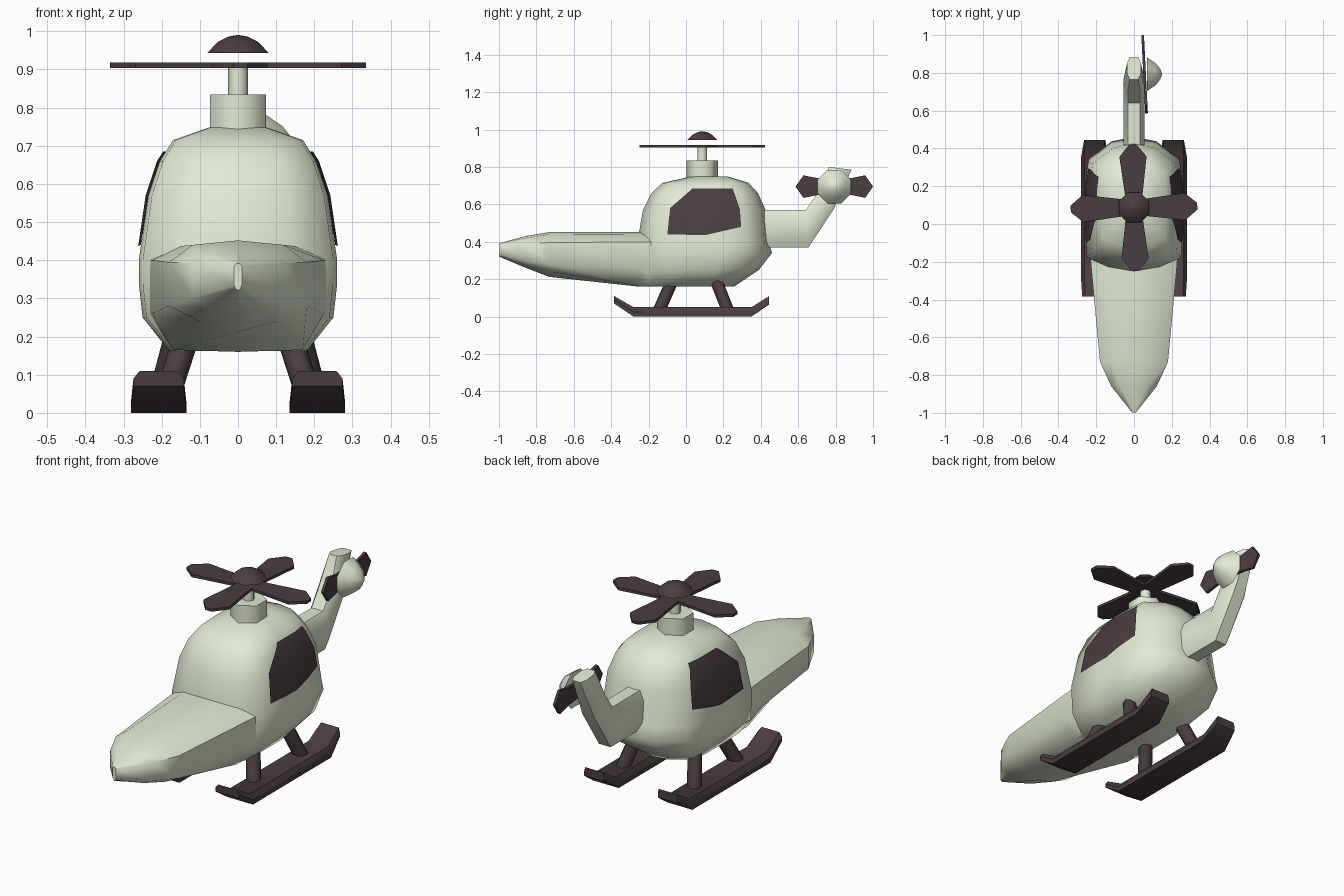
import bpy, bmesh
from math import pi, sin, cos, radians
from mathutils import Vector, Matrix

if "Cube" in bpy.data.objects:
    bpy.data.objects.remove(bpy.data.objects["Cube"])


def material(name, rgb):
    m = bpy.data.materials.new(name)
    m.diffuse_color = (*rgb, 1)
    m.use_nodes = True
    m.node_tree.nodes["Principled BSDF"].inputs["Base Color"].default_value = m.diffuse_color
    return m


CREAM = material("cream_paint", (0.76, 0.82, 0.66))
DARK = material("dark_plastic", (0.068, 0.046, 0.05))


def finish(name, bm, mat, angle=35):
    bmesh.ops.recalc_face_normals(bm, faces=bm.faces[:])
    mesh = bpy.data.meshes.new(name)
    bm.to_mesh(mesh)
    bm.free()
    ob = bpy.data.objects.new(name, mesh)
    bpy.context.collection.objects.link(ob)
    mesh.materials.append(mat)
    bpy.ops.object.select_all(action='DESELECT')
    bpy.context.view_layer.objects.active = ob
    ob.select_set(True)
    if angle:
        bpy.ops.object.shade_smooth_by_angle(angle=radians(angle))
    return ob


def loft_bm(rings):
    """Skin closed rings of equal length and cap both ends."""
    bm = bmesh.new()
    vs = [[bm.verts.new(p) for p in r] for r in rings]
    n = len(vs[0])
    for a, b in zip(vs, vs[1:]):
        for i in range(n):
            j = (i + 1) % n
            bm.faces.new((a[i], a[j], b[j], b[i]))
    bm.faces.new(vs[0])
    bm.faces.new(vs[-1])
    return bm


def mirror_ring(half):
    """Complete a half ring whose first and last points lie on x = 0."""
    return half + [(-x, y, z) for x, y, z in half[-2:0:-1]]


def spin_rings(profile, sides, start=0.0):
    return [[(r * cos(start + 2 * pi * i / sides), r * sin(start + 2 * pi * i / sides), z)
             for i in range(sides)] for r, z in profile]


def turned(name, profile, sides, mat, matrix, start=0.0, angle=50):
    bm = loft_bm(spin_rings(profile, sides, start))
    bm.transform(matrix)
    return finish(name, bm, mat, angle)


def slab(name, outline, thick, mat, matrix):
    bm = loft_bm([[(x, y, z) for x, y in outline] for z in (-thick / 2, thick / 2)])
    bm.transform(matrix)
    return finish(name, bm, mat, 0)


# Long nose, lofted along y: y, shoulder x, side x, bottom x, then heights
nose = []
for y, xs, w, xb, zt, zs, zu, zl, ze, zb in [
        (-0.998, .006, .01, .006, .392, .39, .385, .335, .325, .32),
        (-0.86, .075, .12, .07, .43, .42, .392, .30, .275, .262),
        (-0.73, .12, .18, .10, .452, .44, .395, .28, .24, .212),
        (-0.25, .15, .225, .17, .452, .437, .40, .26, .165, .16),
        (-0.12, .15, .235, .17, .452, .437, .40, .26, .165, .16)]:
    nose.append(mirror_ring([(0, y, zt), (xs, y, zs), (w, y, zu), (w, y, zl), (xb, y, ze), (0, y, zb)]))
finish("nose", loft_bm(nose), CREAM, 50)

# Cabin, lofted upwards: height, half width, front y, back y
cabin_rings = []
for z, w, f, b in [(.162, .18, -.25, .26), (.25, .25, -.255, .39), (.34, .26, -.26, .46),
                   (.40, .26, -.26, .44), (.57, .235, -.23, .425), (.66, .205, -.185, .385),
                   (.715, .17, -.125, .335), (.75, .07, .03, .22)]:
    d = b - f
    cabin_rings.append(mirror_ring([
        (0, f, z), (.55 * w, f + .04 * d, z), (.96 * w, f + .12 * d, z), (w, f + .4 * d, z),
        (w, f + .65 * d, z), (.93 * w, b - .16 * d, z), (.45 * w, b - .03 * d, z), (0, b, z)]))
finish("cabin", loft_bm(cabin_rings), CREAM, 60)

# Side windows: the cabin skin trimmed to a polygon and pushed outwards
bm = loft_bm(cabin_rings)
pane = [(-.1, .44), (.1, .435), (.295, .48), (.288, .575), (.25, .685), (.035, .685), (-.085, .58)]
for (y0, z0), (y1, z1) in zip(pane, pane[1:] + pane[:1]):
    bmesh.ops.bisect_plane(bm, geom=bm.verts[:] + bm.edges[:] + bm.faces[:], clear_outer=True,
                           plane_co=(0, y0, z0), plane_no=(0, z1 - z0, y0 - y1))
for v in bm.verts:
    v.co.x += .007 if v.co.x > 0 else -.007
finish("side_windows", bm, DARK, 60)

# Tail boom bending up into a fin: upper edge, lower edge, half width
tail = []
for (y0, z0), (y1, z1), w in [((.34, .57), (.34, .37), .055), ((.64, .57), (.655, .37), .055),
                              ((.70, .655), (.79, .575), .055), ((.765, .80), (.885, .785), .036)]:
    a, b = Vector((0, y0, z0)), Vector((0, y1, z1))
    tail.append([tuple(a.lerp(b, t) + Vector((s * w, 0, 0)))
                 for s, t in [(.6, 0), (1, .25), (1, .75), (.6, 1), (-.6, 1), (-1, .75), (-1, .25), (-.6, 0)]])
finish("tail_boom", loft_bm(tail), CREAM, 50)

# Main rotor: collar, shaft, crossed blades and cap
hub = Matrix.Translation((0, .087, 0))
turned("rotor_collar", [(.085, .72), (.085, .835)], 6, CREAM, hub, pi / 6, 61)
turned("rotor_shaft", [(.026, .82), (.026, .907)], 8, CREAM, hub)
turned("rotor_cap", [(.087, .943), (.058, .972), (.028, .986), (.004, .99)], 8, DARK, hub, pi / 8)
blade = [(0, -.04), (.08, -.048), (.27, -.072), (.335, -.018), (.335, .018), (.27, .072), (.08, .048), (0, .04)]
for k in range(4):
    slab(f"main_blade_{k + 1}", blade, .014, DARK,
         Matrix.Translation((0, .087, .911)) @ Matrix.Rotation(k * pi / 2 + .02, 4, 'Z'))

# Tail rotor on the right side of the fin
tail_hub = Matrix.Translation((.056, .793, .695))
side = Matrix.Rotation(pi / 2, 4, 'Y')
tail_blade = [(0, -.04), (.09, -.045), (.165, -.06), (.207, 0), (.165, .06), (.09, .045), (0, .04)]
stand = Matrix(((0, 0, 1, 0), (1, 0, 0, 0), (0, 1, 0, 0), (0, 0, 0, 1)))
for k in range(2):
    slab(f"tail_blade_{k + 1}", tail_blade, .014, DARK,
         tail_hub @ Matrix.Rotation(.05, 4, 'Z') @ stand @ Matrix.Rotation(k * pi, 4, 'Z'))
turned("tail_rotor_cap", [(.097, .012), (.062, .06), (.03, .083), (.004, .092)], 8, CREAM,
       tail_hub @ side, pi / 8)

# Landing gear, one skid and two struts per side
for s, label in ((1, "right"), (-1, "left")):
    skid = []
    for y, zb, zt, wb, wt in [(-.385, .07, .11, .066, .05), (-.28, 0, .05, .073, .055),
                              (.35, 0, .05, .073, .055), (.445, .065, .11, .056, .05)]:
        zm = (zb + zt) / 2
        skid.append([(s * .208 + x, y, z) for x, z in
                     [(-wb, zb), (wb, zb), (wb, zm), (wt, zt), (-wt, zt), (-wb, zm)]])
    finish(f"{label}_skid", loft_bm(skid), DARK, 35)
    for part, lo, hi in [("front", (.19, -.145, .03), (.135, -.07, .20)),
                         ("rear", (.205, .225, .03), (.155, .15, .22))]:
        a = Vector((s * lo[0], lo[1], lo[2]))
        b = Vector((s * hi[0], hi[1], hi[2]))
        d = b - a
        turned(f"{label}_{part}_strut", [(.034, 0), (.034, d.length)], 8, DARK,
               Matrix.Translation(a) @ d.to_track_quat('Z', 'Y').to_matrix().to_4x4())
